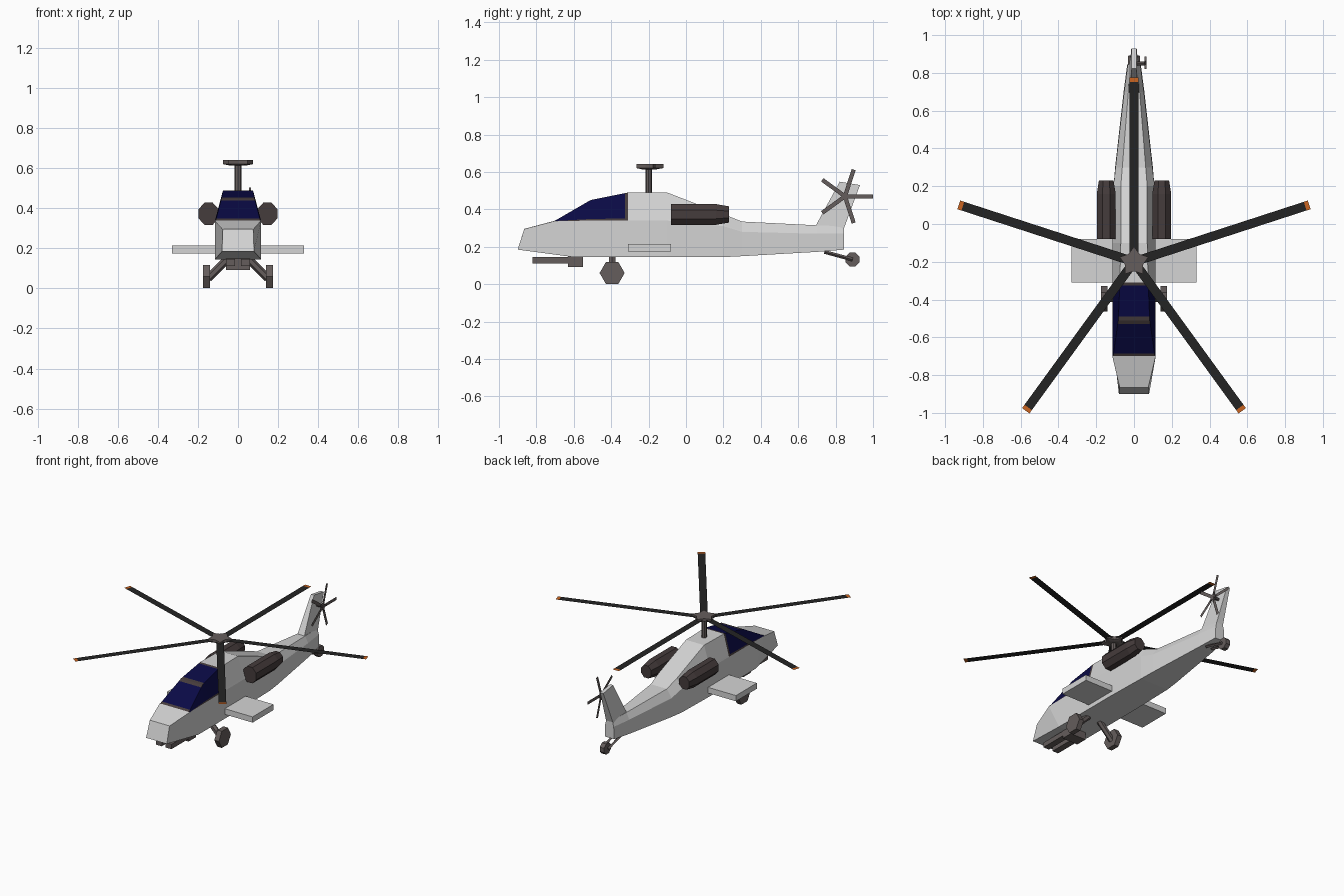
import bpy, bmesh
from math import radians, cos, sin, pi
from mathutils import Matrix, Vector

if "Cube" in bpy.data.objects:
    bpy.data.objects.remove(bpy.data.objects["Cube"], do_unlink=True)


def material(name, rgb):
    m = bpy.data.materials.new(name)
    m.use_nodes = True
    m.diffuse_color = (*rgb, 1)
    m.node_tree.nodes["Principled BSDF"].inputs["Base Color"].default_value = (*rgb, 1)
    return m


GREY = material("light grey paint", (0.66, 0.66, 0.66))
BLUE = material("dark blue glass", (0.003, 0.003, 0.06))
DARK = material("dark brown metal", (0.06, 0.045, 0.045))
METAL = material("brown grey metal", (0.13, 0.11, 0.107))
BLACK = material("black blade", (0.017, 0.017, 0.017))
ORANGE = material("orange tip", (0.6, 0.13, 0.015))


def finish(name, bm, *mats):
    bmesh.ops.recalc_face_normals(bm, faces=bm.faces)
    me = bpy.data.meshes.new(name)
    bm.to_mesh(me)
    bm.free()
    for m in mats:
        me.materials.append(m)
    ob = bpy.data.objects.new(name, me)
    bpy.context.scene.collection.objects.link(ob)
    return ob


def loft(name, rings, *mats, rule=None):
    """Skin closed rings of points; rule(ring, side) gives the material index."""
    bm = bmesh.new()
    vs = [[bm.verts.new(p) for p in r] for r in rings]
    n = len(vs[0])
    for i, (a, b) in enumerate(zip(vs, vs[1:])):
        for j in range(n):
            k = (j + 1) % n
            f = bm.faces.new((a[j], a[k], b[k], b[j]))
            f.material_index = rule(i, j) if rule else 0
    bm.faces.new(vs[0])
    bm.faces.new(vs[-1])
    return finish(name, bm, *mats)


def box(name, lo, hi, mat):
    lo, hi = Vector(lo), Vector(hi)
    bm = bmesh.new()
    bmesh.ops.create_cube(bm, size=1, matrix=Matrix.Translation((lo + hi) / 2)
                          @ Matrix.Diagonal((*(hi - lo), 1)))
    return finish(name, bm, mat)


def rod(name, a, b, r, sides, mat, turn=0):
    a, b = Vector(a), Vector(b)
    d = b - a
    bm = bmesh.new()
    bmesh.ops.create_cone(bm, cap_ends=True, segments=sides, radius1=r, radius2=r, depth=d.length,
                          matrix=Matrix.Translation((a + b) / 2) @ d.to_track_quat('Z', 'Y').to_matrix().to_4x4()
                          @ Matrix.Rotation(radians(turn), 4, 'Z'))
    return finish(name, bm, mat)


# Fuselage: each station is bottom, shoulder and top as (y, z, half width)
def station(y, top_z, top_w):
    return (y, 0.145, 0.115), (y, 0.34, 0.115), (y, top_z, top_w)


def mix(a, b, t):
    return tuple(p + (q - p) * t for p, q in zip(a, b))


nose = (-0.9, 0.185, 0.08), (-0.865, 0.295, 0.076), (-0.865, 0.296, 0.073)
brow = (-0.6, 0.145, 0.115), (-0.7, 0.338, 0.115), (-0.7, 0.34, 0.111)
crease, roof = station(-0.51, 0.45, 0.083), station(-0.31, 0.49, 0.075)


def between(a, b, t):
    return [mix(p, q, t) for p, q in zip(a, b)]


stations = [
    nose, brow, between(brow, crease, 0.08), between(brow, crease, 0.9), crease,
    between(crease, roof, 0.1), between(crease, roof, 0.92), roof,
    station(-0.1, 0.49, 0.07),
    ((0.2, 0.145, 0.108), (0.2, 0.31, 0.108), (0.2, 0.374, 0.07)),
    ((0.3, 0.15, 0.1), (0.3, 0.28, 0.098), (0.3, 0.335, 0.062)),
    ((0.7, 0.173, 0.055), (0.7, 0.27, 0.052), (0.7, 0.315, 0.03)),
    ((0.845, 0.185, 0.036), (0.845, 0.27, 0.033), (0.845, 0.31, 0.022)),
]


def section(s):
    b, m, t = s
    half = [b, m, mix(m, t, 0.08), t]
    return [(w, y, z) for y, z, w in half] + [(-w, y, z) for y, z, w in reversed(half)]


def canopy_rule(i, j):
    if not 1 <= i <= 6 or j in (0, 6, 7):
        return 0
    if j in (1, 5) or i == 6 or (j == 3 and i in (1, 3, 4)):
        return 2
    return 1


loft("fuselage", [section(s) for s in stations], GREY, BLUE, DARK, rule=canopy_rule)

# Tail fin, thinner towards its tip
fin_rings = [(0.62, 0.845, 0.25, 0.25, 0.032), (0.695, 0.845, 0.315, 0.3, 0.026),
             (0.822, 0.93, 0.548, 0.53, 0.012)]
loft("tail_fin", [[(w, f, zf), (w, r, zr), (-w, r, zr), (-w, f, zf)]
                  for f, r, zf, zr, w in fin_rings], GREY)

# Stub wings
box("stub_wings", (-0.33, -0.31, 0.175), (0.33, -0.08, 0.215), GREY)

# Parts made once per side
for side, s in (("left", 1), ("right", -1)):
    rings = []
    for y, k in ((-0.08, 1), (0.16, 1), (0.23, 0.78)):
        rings.append([(s * 0.147 + 0.054 * k * cos(a), y, 0.373 + 0.06 * k * sin(a))
                      for a in (pi / 8 + i * pi / 4 for i in range(8))])
    loft(side + "_engine", rings, DARK)
    rod(side + "_wheel", (s * 0.14, -0.395, 0.06), (s * 0.175, -0.395, 0.06), 0.067, 6, METAL, 30).data.update()
    rod(side + "_wheel_strut", (s * 0.15, -0.395, 0.05), (s * 0.045, -0.395, 0.155), 0.02, 6, METAL)
    box(side + "_gun_barrel", (s * 0.015, -0.82, 0.112), (s * 0.06, -0.6, 0.146), METAL)

# Gun mount and tail wheel
box("gun_mount", (-0.06, -0.63, 0.093), (0.06, -0.55, 0.15), METAL)
rod("tail_wheel", (-0.017, 0.89, 0.132), (0.017, 0.89, 0.132), 0.04, 8, METAL, 22.5)
for x in (-0.022, 0.022):
    rod("tail_wheel_strut", (x, 0.74, 0.173), (x, 0.89, 0.132), 0.01, 4, METAL)


# Rotors are built facing up, then placed with a matrix
def star(r_out, r_in, z):
    return [(r * cos(a), r * sin(a), z) for i in range(10)
            for r, a in [(r_in if i % 2 else r_out, radians(90 + 36 * i))]]


def blades(name, root, tip, band, width, *mats):
    bm = bmesh.new()
    for i in range(5):
        turn = Matrix.Rotation(radians(72 * i), 3, 'Z')
        ends = [root, tip - band, tip] if band else [root, tip]
        rows = [[bm.verts.new(turn @ Vector((x, y, 0))) for x in (-width / 2, width / 2)] for y in ends]
        for k, (a, b) in enumerate(zip(rows, rows[1:])):
            bm.faces.new((a[0], a[1], b[1], b[0])).material_index = k
    return finish(name, bm, *mats)


main = Matrix.Translation((0, -0.2, 0.63))
rod("rotor_mast", (0, -0.2, 0.47), (0, -0.2, 0.625), 0.017, 8, METAL)
loft("rotor_hub", [star(0.04, 0.035, -0.016), star(0.08, 0.05, -0.009), star(0.08, 0.05, 0.012)],
     METAL).matrix_world = main
blades("rotor_blades", 0.05, 0.975, 0.022, 0.048, BLACK, ORANGE).matrix_world = main

# Tail rotor spins about the x axis with one blade pointing aft
tail = Matrix.Translation((0.06, 0.85, 0.47)) @ Matrix(((0, 0, 1, 0), (0, 1, 0, 0), (-1, 0, 0, 0), (0, 0, 0, 1)))
rod("tail_rotor_shaft", (0, 0.85, 0.47), (0.066, 0.85, 0.47), 0.01, 8, METAL)
loft("tail_rotor_hub", [star(0.036, 0.016, -0.005), star(0.036, 0.016, 0.005)], METAL).matrix_world = tail
blades("tail_rotor_blades", 0.01, 0.15, 0, 0.022, METAL).matrix_world = tail
